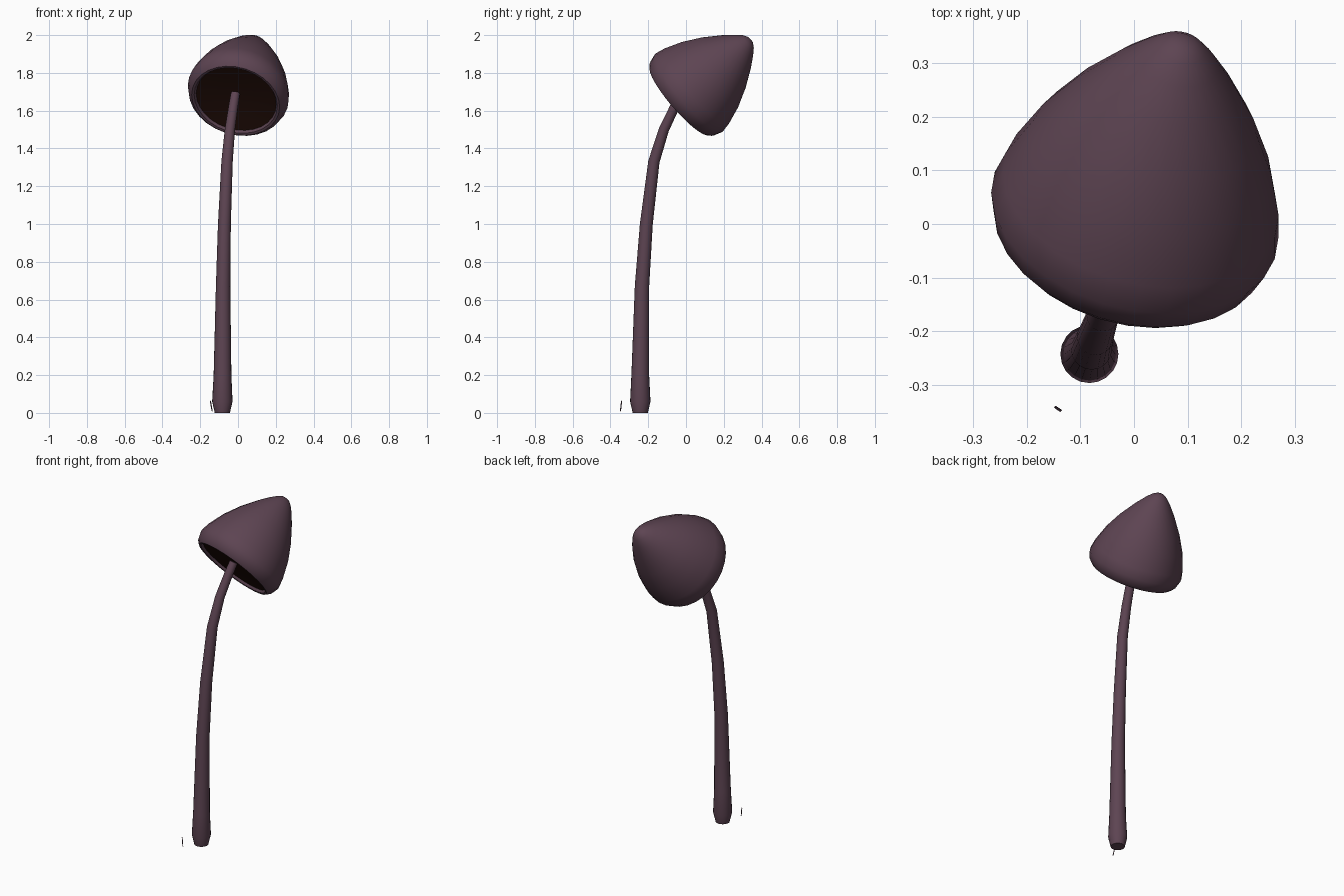
import bpy, bmesh, math
from mathutils import Vector

if "Cube" in bpy.data.objects:
    bpy.data.objects.remove(bpy.data.objects["Cube"])


def material(name, rgb):
    m = bpy.data.materials.new(name)
    m.diffuse_color = (*rgb, 1)
    m.use_nodes = True
    m.node_tree.nodes["Principled BSDF"].inputs["Base Color"].default_value = m.diffuse_color
    return m


PLUM = material("dusky plum", (0.110, 0.058, 0.085))
DARK = material("dark brown gills", (0.018, 0.005, 0.003))


def loft(name, rings, sides, mats, dark_from=None):
    """Skin rings of (centre, axis, radius); radius 0 makes a pole.
    Bands from index dark_from on get the second material."""
    bm = bmesh.new()
    loops = []
    for c, axis, r in rings:
        c, n = Vector(c), Vector(axis).normalized()
        a = (Vector((1, 0, 0)) - n * n.x).normalized()
        b = n.cross(a)
        if r == 0:
            loops.append([bm.verts.new(c)])
            continue
        loops.append([bm.verts.new(c + r * (a * math.cos(t) + b * math.sin(t)))
                      for t in (2 * math.pi * i / sides for i in range(sides))])
    for k, (lo, hi) in enumerate(zip(loops, loops[1:])):
        for i in range(sides):
            j = (i + 1) % sides
            vs = [lo[i % len(lo)], lo[j % len(lo)], hi[j % len(hi)], hi[i % len(hi)]]
            f = bm.faces.new(list(dict.fromkeys(vs)))
            f.material_index = int(dark_from is not None and k >= dark_from)
    bmesh.ops.recalc_face_normals(bm, faces=bm.faces)
    me = bpy.data.meshes.new(name)
    bm.to_mesh(me)
    bm.free()
    ob = bpy.data.objects.new(name, me)
    bpy.context.collection.objects.link(ob)
    for m in mats:
        me.materials.append(m)
    bpy.ops.object.select_all(action='DESELECT')
    ob.select_set(True)
    bpy.context.view_layer.objects.active = ob
    bpy.ops.object.shade_smooth_by_angle(angle=math.radians(50))
    return ob


# Cap: tilted bell turned around its own axis, with a lip and a dark underside
axis = Vector((0.206, 0.742, 0.639)).normalized()
centre = Vector((-0.01, -0.025, 1.66))
profile = [(0, .495), (.022, .492), (.045, .477), (.075, .445), (.118, .39),
           (.18, .297), (.228, .205), (.262, .11), (.273, .055), (.258, .008),
           (.238, -.012), (.225, -.010), (.217, .004), (.11, .018), (0, .022)]
loft("mushroom_cap", [(centre + axis * h, axis, r) for r, h in profile], 28,
     [PLUM, DARK], dark_from=12)

# Stem: curved, tapering tube with a swollen foot
path = [((-.083, -.242, 0), .040), ((-.083, -.242, .06), .054),
        ((-.082, -.242, .20), .047), ((-.079, -.233, .67), .038),
        ((-.072, -.210, 1.00), .034), ((-.058, -.170, 1.33), .030),
        ((-.043, -.117, 1.50), .027), ((-.024, -.055, 1.63), .025),
        ((-.014, -.022, 1.69), .024)]
rings = [(path[0][0], (0, 0, 1), 0)]
for i, (p, r) in enumerate(path):
    d = Vector(path[min(i + 1, len(path) - 1)][0]) - Vector(path[max(i - 1, 0)][0])
    rings.append((p, d if i > 1 else (0, 0, 1), r))
rings.append((path[-1][0], d, 0))
loft("stem", rings, 20, [PLUM])

# Loose sliver standing beside the foot
loft("sliver", [((-.136, -.348, .008), (0, 0, 1), 0),
                ((-.137, -.347, .010), (0, 0, 1), .003),
                ((-.146, -.341, .063), (0, 0, 1), .003),
                ((-.146, -.341, .065), (0, 0, 1), 0)], 4, [PLUM])
